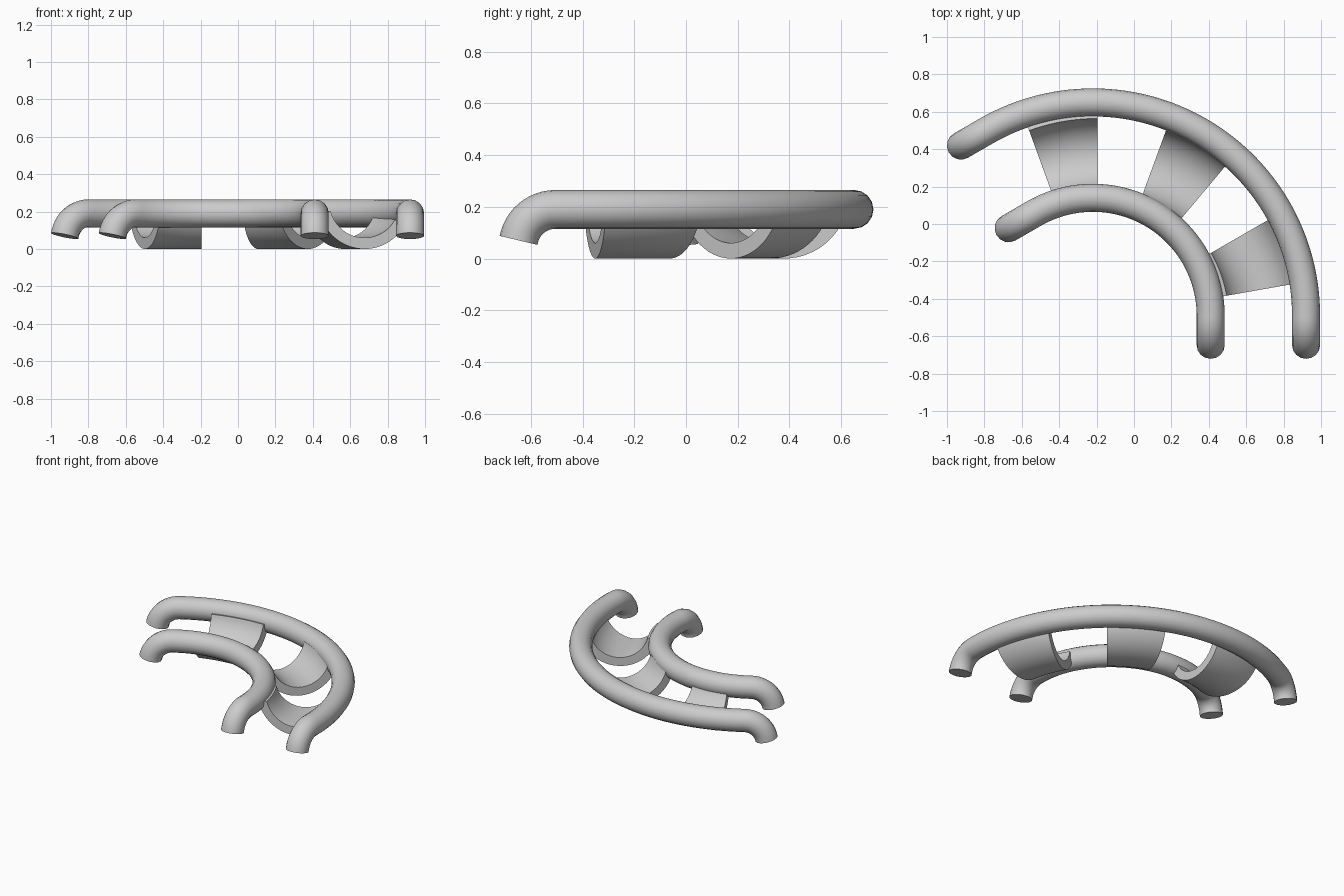
import bpy
import bmesh
from math import sin, cos, radians, pi
from mathutils import Vector, Matrix

cube = bpy.data.objects.get("Cube")
if cube:
    bpy.data.objects.remove(cube, do_unlink=True)

GREY = (0.6, 0.6, 0.6, 1)
grey = bpy.data.materials.new("plain grey")
grey.use_nodes = True
grey.diffuse_color = GREY
grey.node_tree.nodes["Principled BSDF"].inputs["Base Color"].default_value = GREY

RAIL_Z, TUBE, SWEEP = 0.19, 0.075, 120
BEND, BEND_ANGLE, LEAD = 0.145, 80, 0.015
RAIL_CENTRE = Vector((-0.22, -0.49, 0))
TIE_CENTRE = Vector((-0.195, -0.505, 0))


def finish(obj):
    bpy.ops.object.select_all(action="DESELECT")
    obj.select_set(True)
    bpy.context.view_layer.objects.active = obj
    if obj.type == "CURVE":
        bpy.ops.object.convert(target="MESH")
    bpy.ops.object.shade_smooth_by_angle(angle=radians(35))


def turned_down_end(start, direction):
    """Points of the pipe end that bends down towards the ground."""
    points = []
    for i in range(13):
        a = radians(BEND_ANGLE) * i / 12
        drop = Vector((0, 0, -BEND * (1 - cos(a))))
        points.append(start + direction * (LEAD + BEND * sin(a)) + drop)
    return points


def rail(name, radius):
    arc = []
    for i in range(61):
        a = radians(SWEEP) * i / 60
        arc.append(RAIL_CENTRE + Vector((radius * cos(a), radius * sin(a), RAIL_Z)))
    end = radians(SWEEP)
    first = turned_down_end(arc[0], Vector((0, -1, 0)))
    last = turned_down_end(arc[-1], Vector((-sin(end), cos(end), 0)))
    path = first[::-1] + arc + last

    curve = bpy.data.curves.new(name, "CURVE")
    curve.dimensions = "3D"
    curve.twist_mode = "MINIMUM"
    curve.bevel_depth = TUBE
    curve.bevel_resolution = 6
    curve.use_fill_caps = True
    spline = curve.splines.new("POLY")
    spline.points.add(len(path) - 1)
    for point, co in zip(spline.points, path):
        point.co = (*co, 1)
    curve.materials.append(grey)
    obj = bpy.data.objects.new(name, curve)
    bpy.context.collection.objects.link(obj)
    finish(obj)


def tie(name, start_angle):
    """U-shaped band, swept about the middle of the bend."""
    mid, outer, inner, top = 0.885, 0.25, 0.19, radians(76)
    steps = 28
    angles = [-top + 2 * top * i / steps for i in range(steps + 1)]
    profile = [(mid + outer * sin(a), 0.25 - outer * cos(a)) for a in angles]
    profile += [(mid + inner * sin(a), 0.25 - inner * cos(a)) for a in reversed(angles)]

    bm = bmesh.new()
    face = bm.faces.new([bm.verts.new((r, 0, z)) for r, z in profile])
    bmesh.ops.rotate(bm, verts=bm.verts, matrix=Matrix.Rotation(radians(start_angle), 3, "Z"))
    result = bmesh.ops.spin(bm, geom=[face] + face.edges[:] + face.verts[:],
                            axis=(0, 0, 1), cent=(0, 0, 0),
                            angle=radians(20), steps=10)
    bmesh.ops.recalc_face_normals(bm, faces=bm.faces)
    bmesh.ops.translate(bm, verts=bm.verts, vec=TIE_CENTRE)
    mesh = bpy.data.meshes.new(name)
    bm.to_mesh(mesh)
    bm.free()
    mesh.materials.append(grey)
    obj = bpy.data.objects.new(name, mesh)
    bpy.context.collection.objects.link(obj)
    finish(obj)


# Pipe rails
rail("outer_rail", 1.14)
rail("inner_rail", 0.63)

# Curved bands between the rails
for number, angle in enumerate((10, 50, 90), 1):
    tie(f"curved_tie_{number}", angle)
